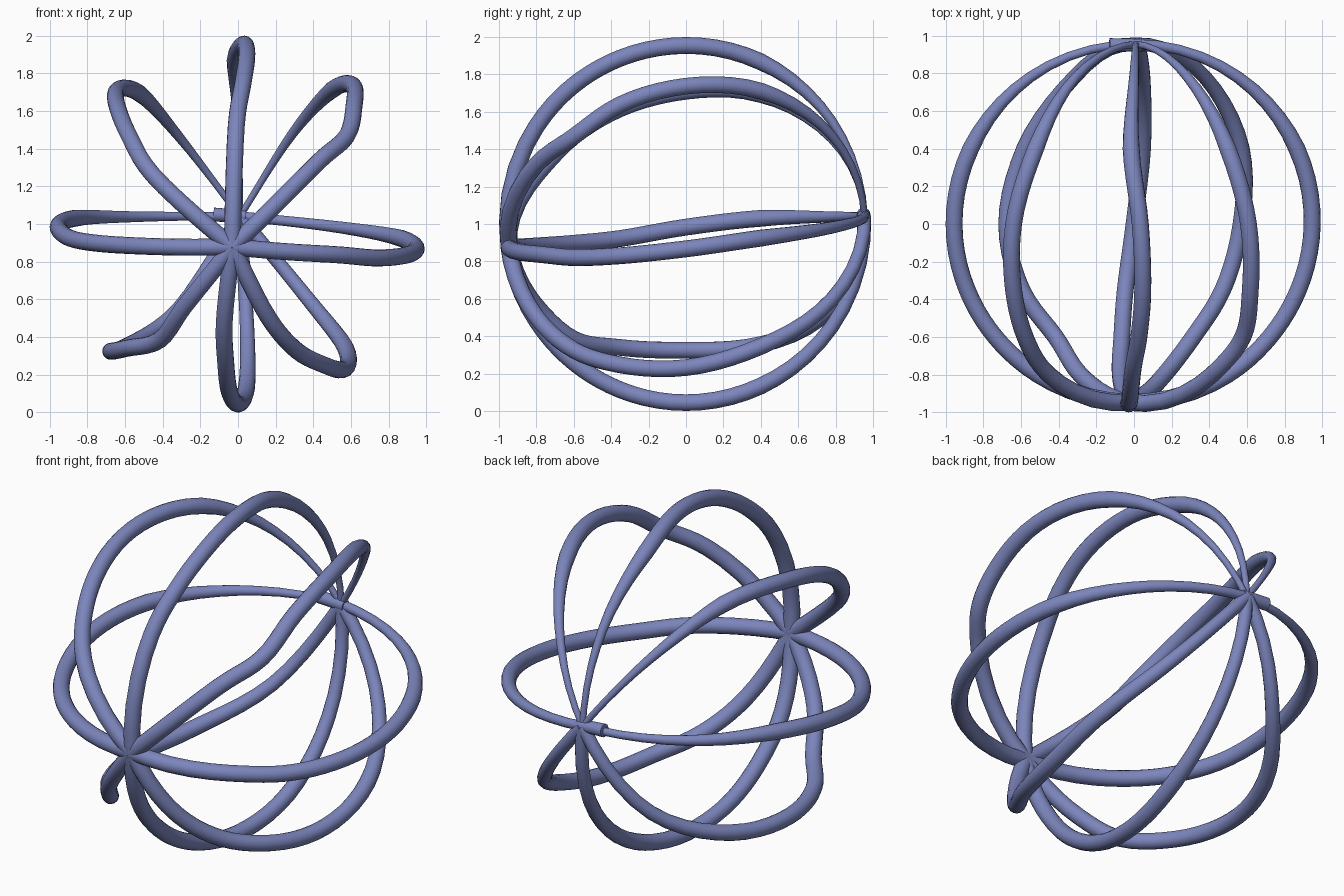
import bpy
from math import sin, cos, radians, sqrt
from mathutils import Vector

if "Cube" in bpy.data.objects:
    bpy.data.objects.remove(bpy.data.objects["Cube"])

R = 0.955                                # centre-line radius of the cage
CENTRE = Vector((0, 0, 1))
FRONT = Vector((-0.03, -0.94, -0.12)).normalized() * R
BACK = Vector((0.01, 0.95, 0.04)).normalized() * R
STATIONS = (-.8, -.6, -.35, 0, .4, .78)  # y positions where a wire's angle is given
STEPS = 5                                # subdivisions between stations

blue = bpy.data.materials.new("blue")
blue.diffuse_color = (0.20, 0.235, 0.50, 1)
blue.use_nodes = True
blue.node_tree.nodes["Principled BSDF"].inputs["Base Color"].default_value = blue.diffuse_color


def tube(name, pts, radii, bevel):
    """Smooth round tube through points, with a radius factor at each."""
    cu = bpy.data.curves.new(name, 'CURVE')
    cu.dimensions = '3D'
    cu.bevel_depth = bevel
    cu.bevel_resolution = 6
    cu.use_fill_caps = True
    sp = cu.splines.new('POLY')
    sp.points.add(len(pts) - 1)
    for pt, p, r in zip(sp.points, pts, radii):
        pt.co, pt.radius = (*(p + CENTRE), 1), r
    ob = bpy.data.objects.new(name, cu)
    bpy.context.collection.objects.link(ob)
    bpy.ops.object.select_all(action='DESELECT')
    ob.select_set(True)
    bpy.context.view_layer.objects.active = ob
    bpy.ops.object.convert(target='MESH')
    ob = bpy.context.view_layer.objects.active
    ob.data.materials.clear()
    ob.data.materials.append(blue)
    bpy.ops.object.shade_smooth_by_angle()


def beyond(pole, p):
    """Continue the great circle from p past the pole."""
    n = pole.normalized()
    return 2 * p.dot(n) * n - p


def wire(name, tip, angles):
    """Wandering meridian from the front pole to the back pole, thinning at the back."""
    keys = [FRONT]
    for y, a in zip(STATIONS, angles):
        r, a = sqrt(R * R - y * y), radians(a)
        keys.append(Vector((r * cos(a), y, r * sin(a))))
    keys.append(BACK)
    keys = [beyond(FRONT, keys[1])] + keys + [beyond(BACK, keys[-2])]
    pts = []
    for a, b, c, d in zip(keys, keys[1:], keys[2:], keys[3:]):
        for i in range(STEPS):           # Catmull-Rom, pulled onto the sphere
            t = i / STEPS
            p = (2 * b + (c - a) * t + (2 * a - 5 * b + 4 * c - d) * t * t
                 + (3 * b - a - 3 * c + d) * t ** 3)
            pts.append(p.normalized() * R)
    pts.append(BACK)
    radii = [1 - (1 - tip) * min(1, max(0, (p.y - .4) / .53)) for p in pts]
    tube(name, pts, radii, 0.045)


# Eight wires, angle measured around the pole axis from +x towards +z
wire("right_wire", .6, (-18, -14, -11, -8, -5, -2))
wire("upper_right_wire", .4, (37.5, 39, 46, 50.5, 55, 59))
wire("top_wire", .4, (91, 88, 87, 88, 91, 90))
wire("upper_left_wire", .4, (150, 141, 136, 132, 127, 124))
wire("left_wire", .5, (193, 188, 185, 181, 178, 176))
wire("lower_left_wire", .8, (237, 236, 228, 225, 228, 235))
wire("bottom_wire", .8, (262, 265, 267, 270, 273, 275))
wire("lower_right_wire", .8, (288, 295, 302, 306.5, 311, 313))

# Short sleeve over the left wire where it meets the back pole
tube("back_sleeve", [BACK + Vector((-.14, -.005, .01)), BACK + Vector((.03, -.005, 0))],
     (1, .9), 0.037)
